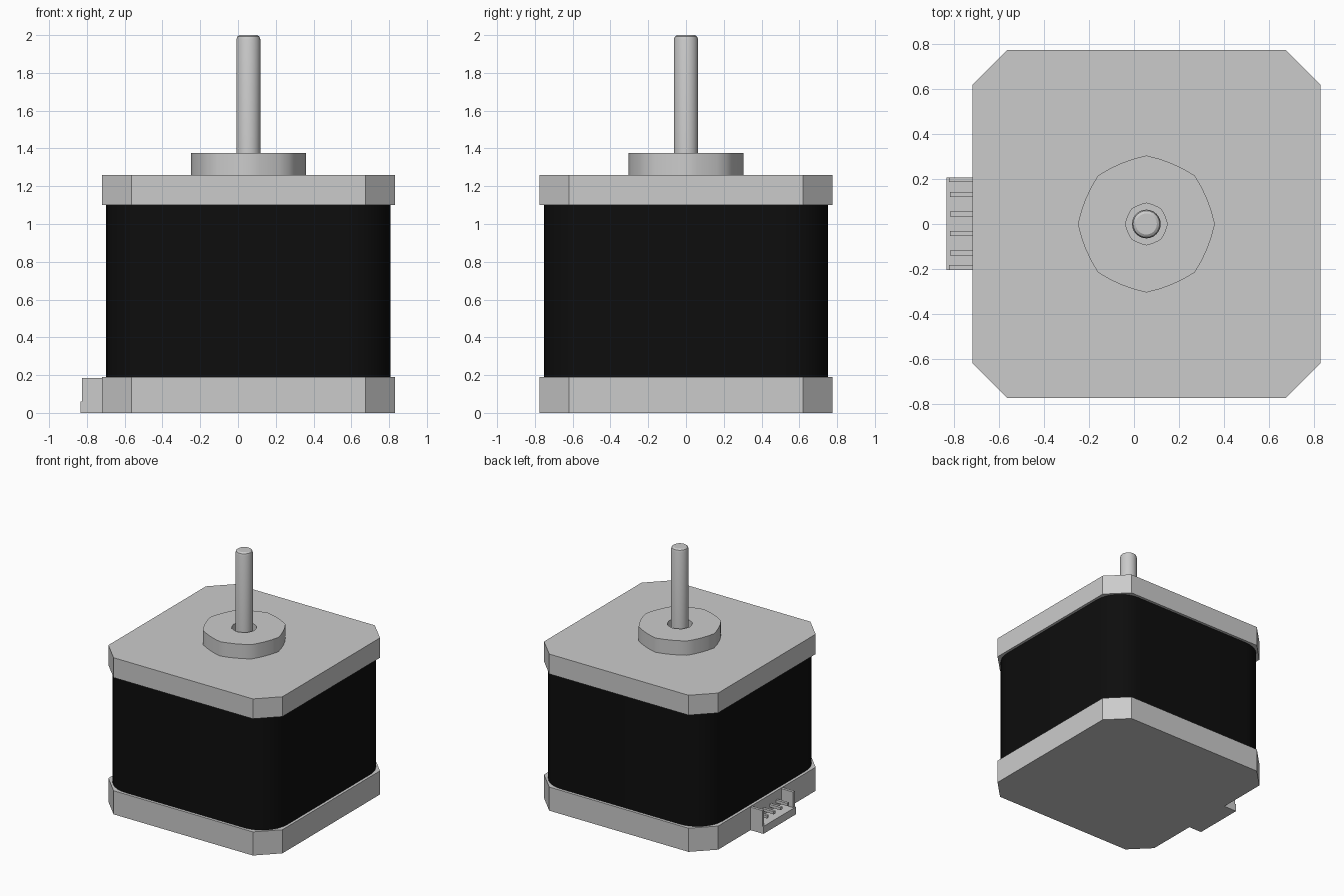
import bpy, bmesh
from math import sin, cos, pi, radians

if "Cube" in bpy.data.objects:
    bpy.data.objects.remove(bpy.data.objects["Cube"])

CX = 0.055  # motor axis


def finish(name, bm, smooth=True):
    bmesh.ops.recalc_face_normals(bm, faces=bm.faces)
    me = bpy.data.meshes.new(name)
    bm.to_mesh(me)
    bm.free()
    if smooth:
        me.shade_smooth()
        me.set_sharp_from_angle(angle=radians(30))
    ob = bpy.data.objects.new(name, me)
    bpy.context.collection.objects.link(ob)
    return ob


def prism(name, outline, z0, z1, hole=None):
    """Extrude an outline; a hole needs as many points as the outline."""
    bm = bmesh.new()
    loops = [[[bm.verts.new((x + CX, y, z)) for x, y in pts] for z in (z0, z1)]
             for pts in (outline, hole) if pts]
    n = len(outline)
    for lo, hi in loops:
        for i in range(n):
            j = (i + 1) % n
            bm.faces.new((lo[i], lo[j], hi[j], hi[i]))
    for k in (0, 1):
        if hole:
            a, b = loops[0][k], loops[1][k]
            for i in range(n):
                j = (i + 1) % n
                bm.faces.new((a[i], a[j], b[j], b[i]))
        else:
            bm.faces.new(loops[0][k])
    return finish(name, bm)


def rounded_square(half, r, segs):
    """Square with rounded corners; one segment gives a chamfer."""
    pts = []
    for q in range(4):
        sx, sy = ((1, 1), (-1, 1), (-1, -1), (1, -1))[q]
        for i in range(segs + 1):
            a = pi / 2 * (q + i / segs)
            pts.append((sx * (half - r) + r * cos(a), sy * (half - r) + r * sin(a)))
    return pts


def soft_octagon(r, per_side=4):
    """Octagon whose sides bulge towards a circle."""
    pts = []
    for i in range(8 * per_side):
        t = 2 * (i % per_side) / per_side - 1
        rr = r * (1 - 0.04 * (1 - t * t))
        a = 2 * pi * i / (8 * per_side)
        pts.append((rr * cos(a), rr * sin(a)))
    return pts


def box(name, x, y, z):
    bm = bmesh.new()
    bmesh.ops.create_cube(bm, size=1)
    for v in bm.verts:
        v.co = [lo + (c + 0.5) * (hi - lo) for c, (lo, hi) in zip(v.co, (x, y, z))]
    return finish(name, bm, smooth=False)


# End plates with chamfered corners
plate = rounded_square(0.775, 0.155, 1)
prism("bottom_plate", plate, 0.0, 0.19)
prism("top_plate", plate, 1.10, 1.26)

# Black laminated body
body = prism("motor_body", rounded_square(0.753, 0.225, 8), 0.19, 1.10)
black = bpy.data.materials.new("black")
black.diffuse_color = (0.004, 0.004, 0.004, 1)
black.use_nodes = True
black.node_tree.nodes["Principled BSDF"].inputs["Base Color"].default_value = black.diffuse_color
body.data.materials.append(black)

# Raised boss with shaft clearance hole
prism("boss", soft_octagon(0.305), 1.26, 1.375, soft_octagon(0.093))

# Shaft with rounded tip
bm = bmesh.new()
profile = [(0, 1.2), (0.064, 1.2), (0.064, 1.975), (0.059, 1.992), (0.047, 2.0), (0, 2.0)]
vs = [bm.verts.new((r + CX, 0, z)) for r, z in profile]
edges = [bm.edges.new(p) for p in zip(vs, vs[1:])]
bmesh.ops.spin(bm, geom=vs + edges, cent=(CX, 0, 0), axis=(0, 0, 1),
               angle=2 * pi, steps=24)
bmesh.ops.remove_doubles(bm, verts=bm.verts, dist=1e-4)
finish("shaft", bm)

# Connector: base, end walls and four pins
box("connector_base", (-0.835, -0.715), (-0.205, 0.208), (0.0, 0.06))
for name, y in (("connector_wall_front", (-0.205, -0.183)),
                ("connector_wall_back", (0.186, 0.208))):
    box(name, (-0.825, -0.715), y, (0.06, 0.185))
for i in range(4):
    y = -0.129 + i * 0.087
    box(f"connector_pin_{i + 1}", (-0.82, -0.715), (y - 0.011, y + 0.011), (0.095, 0.117))
